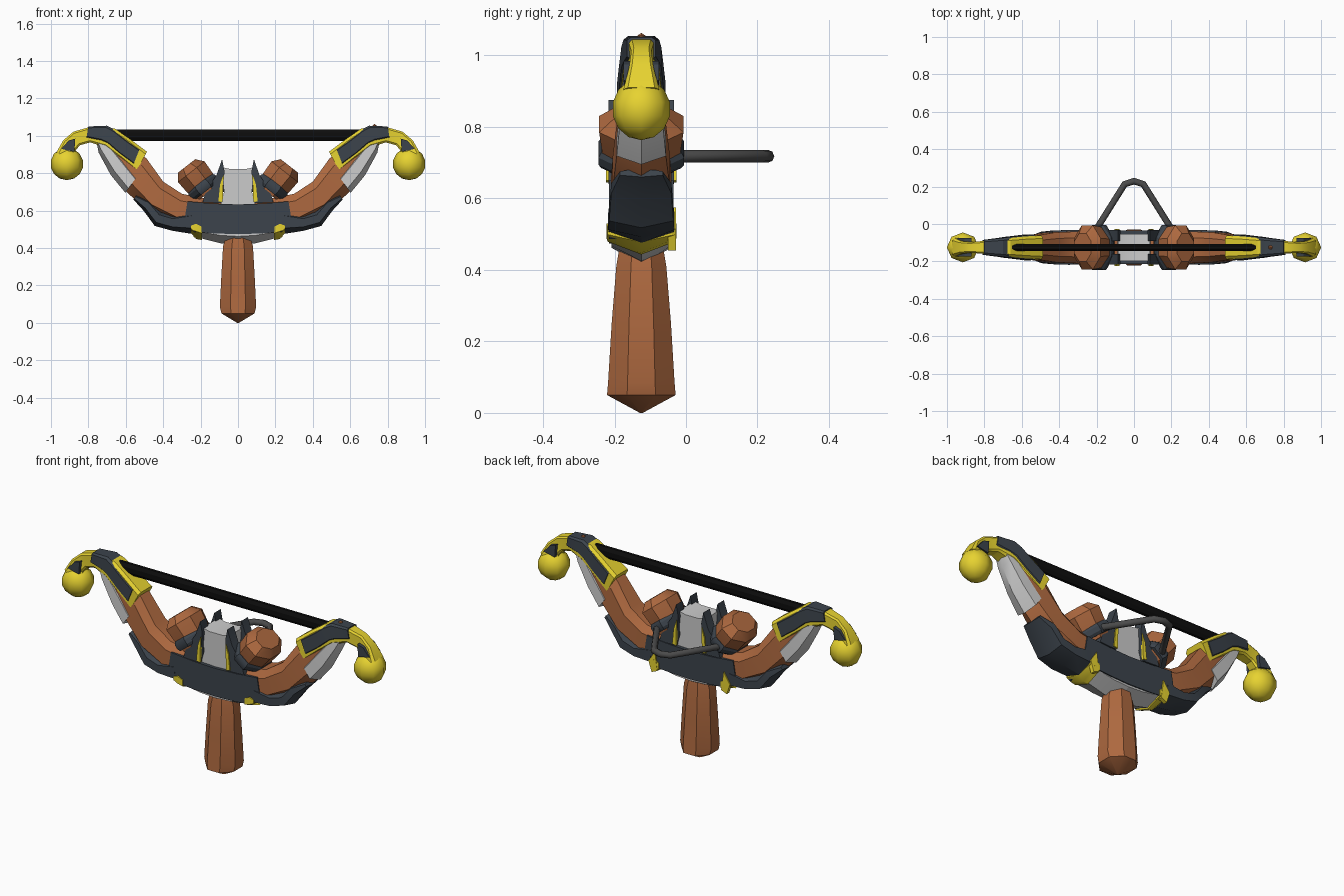
import bpy, bmesh
from math import pi, cos, sin, radians
from mathutils import Vector, Matrix

if "Cube" in bpy.data.objects:
    bpy.data.objects.remove(bpy.data.objects["Cube"])

C = -0.125  # y of the bow's mid plane


def mat(name, rgb):
    m = bpy.data.materials.new(name)
    m.diffuse_color = (*rgb, 1)
    m.use_nodes = True
    m.node_tree.nodes["Principled BSDF"].inputs["Base Color"].default_value = m.diffuse_color
    return m


WOOD = mat("brown", (0.42, 0.14, 0.05))
GOLD = mat("yellow", (0.80, 0.65, 0.03))
DARK = mat("slate", (0.045, 0.057, 0.072))
PALE = mat("pale_grey", (0.68, 0.68, 0.71))
BLACK = mat("black", (0.004, 0.004, 0.004))
IRON = mat("iron", (0.07, 0.07, 0.07))

KEEL = [(0, .6), (.22, 1), (.75, 1), (1, 0)]     # V-shaped underside
PLATE = [(0, .75), (.12, 1), (.88, 1), (1, .75)]  # chamfered box


def finish(name, bm, m, mirror=False, smooth=30):
    bmesh.ops.remove_doubles(bm, verts=bm.verts, dist=1e-5)
    if mirror:
        geo = bmesh.ops.duplicate(bm, geom=bm.verts[:] + bm.edges[:] + bm.faces[:])
        for v in geo["geom"]:
            if isinstance(v, bmesh.types.BMVert):
                v.co.x *= -1
    bmesh.ops.recalc_face_normals(bm, faces=bm.faces)
    me = bpy.data.meshes.new(name)
    bm.to_mesh(me)
    bm.free()
    me.materials.append(m)
    ob = bpy.data.objects.new(name, me)
    bpy.context.collection.objects.link(ob)
    bpy.context.view_layer.objects.active = ob
    bpy.ops.object.select_all(action='DESELECT')
    ob.select_set(True)
    bpy.ops.object.shade_smooth_by_angle(angle=radians(smooth))
    return ob


def skin(bm, rings):
    rs = [[bm.verts.new(p) for p in r] for r in rings]
    n = len(rs[0])
    for a, b in zip(rs, rs[1:]):
        for i in range(n):
            bm.faces.new((a[i], a[(i + 1) % n], b[(i + 1) % n], b[i]))
    bm.faces.new(rs[0])
    bm.faces.new(rs[-1])


def loft(name, stations, m, section=KEEL):
    """Stations: upper x, z, lower x, z, half depth. Mirrored on x."""
    rings = []
    for ux, uz, lx, lz, h in stations:
        half = [(ux + (lx - ux) * t, h * w, uz + (lz - uz) * t) for t, w in section]
        ring = [(x, C - y, z) for x, y, z in half]
        ring += [(x, C + y, z) for x, y, z in reversed(half) if y > 0]
        rings.append(ring)
    bm = bmesh.new()
    skin(bm, rings)
    return finish(name, bm, m, True)


def prism(name, poly, spans, m, mirror=True):
    """Front-view polygon extruded over one or more y spans."""
    bm = bmesh.new()
    for y0, y1 in spans:
        skin(bm, [[(x, y, z) for x, z in poly] for y in (y0, y1)])
    return finish(name, bm, m, mirror)


def tube(name, rings, m, mirror=False, sides=8, frame=Matrix()):
    """Stacked n-gon rings: height, half x, half y."""
    k = 1 / cos(pi / sides)
    bm = bmesh.new()
    skin(bm, [[frame @ Vector((rx * k * cos((i + .5) * 2 * pi / sides),
                               ry * k * sin((i + .5) * 2 * pi / sides), z))
               for i in range(sides)] for z, rx, ry in rings])
    return finish(name, bm, m, mirror)


# Handle grip
tube("handle", [(0, .004, .004), (.05, .088, .096), (.085, .097, .093),
                (.25, .089, .083), (.41, .08, .07), (.47, .06, .06)],
     WOOD, frame=Matrix.Translation((0, C, 0)))

# Curved wooden limbs and their lower armour
loft("limb", [(0, .63, 0, .49, .08), (.15, .66, .17, .5, .084), (.30, .69, .33, .52, .085),
              (.40, .755, .48, .59, .08), (.49, .88, .60, .705, .065),
              (.62, .97, .70, .88, .048)], WOOD)
loft("limb_guard", [(.25, .60, .24, .475, .091), (.35, .575, .35, .492, .093),
                    (.415, .595, .445, .518, .09), (.47, .655, .505, .60, .084),
                    (.545, .68, .56, .66, .06)], DARK)
loft("limb_insert", [(.535, .79, .602, .695, .069), (.60, .87, .68, .79, .06),
                     (.69, .97, .745, .91, .048), (.74, .99, .755, .96, .04)], PALE)

# Yellow tips with hooks, dark cover plates and end knobs
loft("tip_trim", [(.487, .915, .545, .805, .064), (.58, .985, .63, .875, .058),
                  (.66, 1.04, .715, .94, .05), (.80, 1.045, .79, .965, .035),
                  (.88, 1.022, .845, .95, .028), (.935, .975, .87, .92, .034),
                  (.972, .91, .86, .87, .05)], GOLD, PLATE)
loft("tip_plate", [(.525, .932, .56, .845, .068), (.60, .985, .635, .90, .062),
                   (.66, 1.032, .70, .957, .056), (.70, 1.054, .735, .972, .05),
                   (.80, 1.05, .81, .99, .04)], DARK, PLATE)
prism("hook_inlay", [(.87, .985), (.905, .975), (.945, .93), (.875, .915)],
      [(C - .05, C - .02), (C + .02, C + .05)], DARK)
bm = bmesh.new()
bmesh.ops.create_uvsphere(bm, u_segments=8, v_segments=7, radius=1,
                          matrix=Matrix.Translation((.915, C, .85))
                          @ Matrix.Diagonal((.088, .082, .087, 1)))
finish("end_knob", bm, GOLD, True, 50)

# Rivet on the right tip
bm = bmesh.new()
bmesh.ops.create_icosphere(bm, subdivisions=1, radius=.013,
                           matrix=Matrix.Translation((.73, C, 1.05)))
finish("rivet", bm, WOOD)

# Bow string
tube("string", [(-.70, .031, .019), (.70, .031, .019)], BLACK,
     frame=Matrix.Translation((0, C, 1.004)) @ Matrix.Rotation(pi / 2, 4, 'Y'))

# Central body plate
plate = [(-.27, .65), (-.14, .638), (0, .633), (.14, .638), (.27, .65), (.285, .56),
         (.235, .487), (.12, .478), (0, .474), (-.12, .478), (-.235, .487), (-.285, .56)]
prism("body_plate", plate, [(C - .09, C + .09)], DARK, False)

# Keel under the body and its yellow clasps
loft("body_keel", [(0, .52, 0, .415, .084), (.10, .52, .09, .425, .084),
                   (.205, .53, .19, .45, .084)], PALE,
     [(0, 1), (.55, 1), (1, 0)])
loft("keel_clasp", [(.195, .515, .192, .443, .094), (.225, .53, .222, .448, .098),
                    (.25, .52, .25, .478, .094)], GOLD, [(0, 1), (.5, 1), (1, 0)])
prism("clasp_spike", [(.20, .47), (.215, .575), (.255, .515), (.235, .455)],
      [(C + .075, C + .097)], GOLD)

# Pale saddle between the fins
prism("saddle", [(-.10, .60), (-.075, .70), (-.085, .832), (-.04, .822), (.04, .822),
                 (.085, .832), (.075, .70), (.10, .60)],
      [(C - .072, C + .072)], PALE, False)

# Upright fins, front and back, with yellow inlays
prism("fin", [(.085, .875), (.072, .81), (.088, .64), (.19, .645), (.17, .71), (.115, .79)],
      [(C - .092, C - .035), (C + .035, C + .092)], DARK)
prism("fin_inlay", [(.078, .79), (.096, .74), (.105, .65), (.082, .645)],
      [(C - .099, C - .085), (C + .085, C + .099)], GOLD)

# Tilted wooden drums on dark collars
tilt = Matrix.Translation((.185, C, .725)) @ Matrix.Rotation(radians(38), 4, 'Y')
tube("drum", [(-.04, .075, .09), (.02, .085, .108), (.105, .09, .118), (.145, .058, .075)],
     WOOD, True, frame=tilt)
tube("drum_collar", [(-.025, .08, .112), (-.01, .09, .12), (.015, .09, .12), (.03, .08, .112)],
     DARK, True, frame=tilt)

# Bent rod sticking out at the back
cu = bpy.data.curves.new("rear_rod", 'CURVE')
cu.dimensions = '3D'
cu.bevel_depth = .018
cu.bevel_resolution = 2
cu.use_fill_caps = True
pts = [(-.19, -.09), (-.19, -.01), (-.05, .213), (0, .229), (.05, .213), (.19, -.01), (.19, -.09)]
sp = cu.splines.new('POLY')
sp.points.add(len(pts) - 1)
for p, (x, y) in zip(sp.points, pts):
    p.co = (x, y, .718, 1)
cu.materials.append(IRON)
rod = bpy.data.objects.new("rear_rod", cu)
bpy.context.collection.objects.link(rod)
